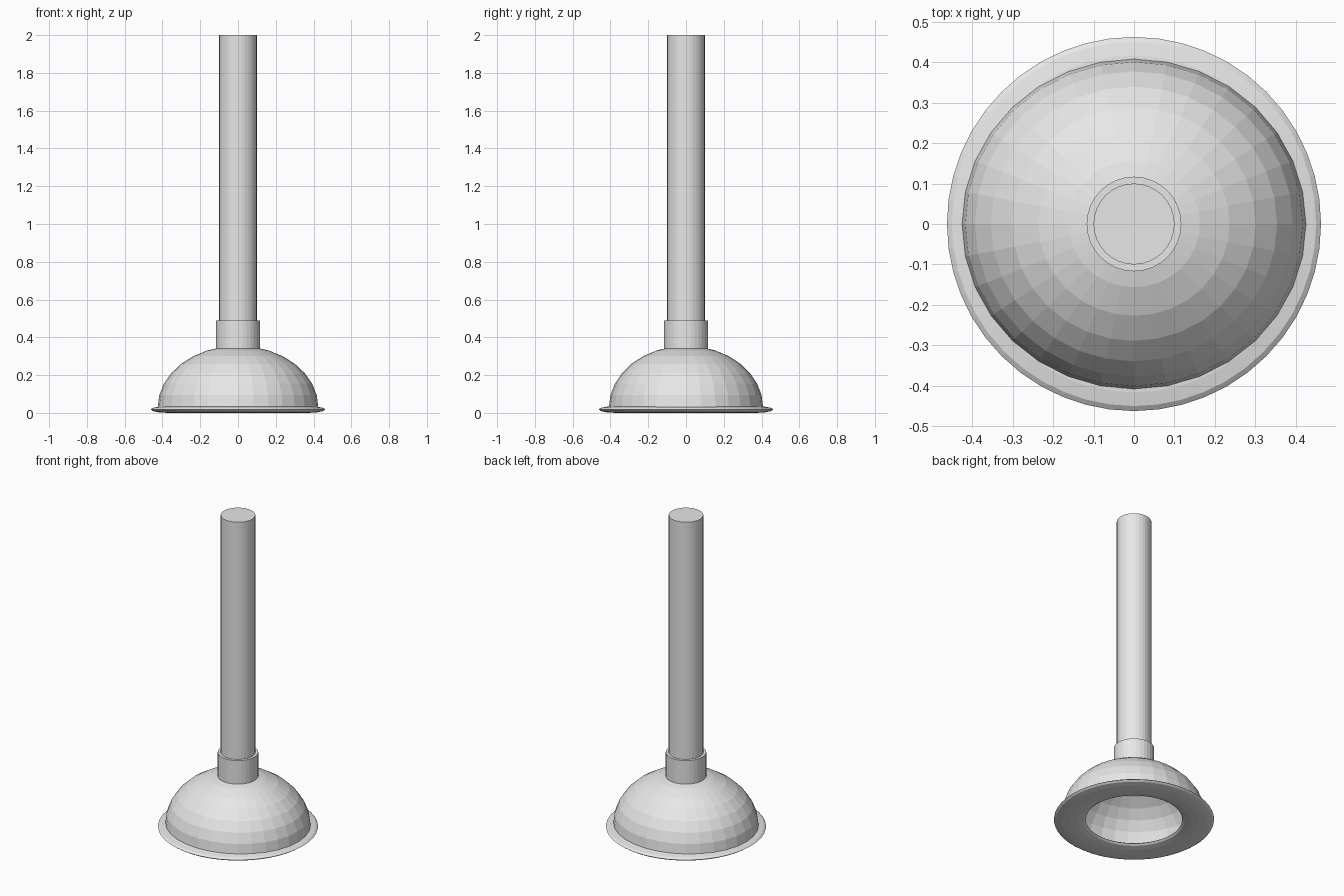
import bpy, bmesh
from mathutils import Matrix

cube = bpy.data.objects.get("Cube")
if cube:
    bpy.data.objects.remove(cube, do_unlink=True)

# Single plain grey
grey = bpy.data.materials.new("plain_grey")
grey.use_nodes = True
grey.diffuse_color = (0.8, 0.8, 0.8, 1)
grey.node_tree.nodes["Principled BSDF"].inputs["Base Color"].default_value = (0.8, 0.8, 0.8, 1)


def finish(obj, name):
    obj.name = name
    obj.data.name = name
    obj.data.materials.clear()
    obj.data.materials.append(grey)
    return obj


def cylinder(name, radius, bottom, top):
    bpy.ops.mesh.primitive_cylinder_add(vertices=32, radius=radius, depth=top - bottom,
                                        location=(0, 0, (top + bottom) / 2))
    return finish(bpy.context.object, name)


# Handle and the collar it sits in
cylinder("handle", 0.1, 0.36, 2.0)
cylinder("collar", 0.117, 0.34, 0.49)

# Rubber cup: open upper half of a faceted, slightly oval sphere
bm = bmesh.new()
bmesh.ops.create_uvsphere(bm, u_segments=32, v_segments=16, radius=1)
lower = [v for v in bm.verts if v.co.z < -0.01]
bmesh.ops.delete(bm, geom=lower, context='VERTS')
bm.transform(Matrix.Translation((0, 0, 0.03)) @ Matrix.Diagonal((0.425, 0.408, 0.325, 1)))
mesh = bpy.data.meshes.new("cup")
bm.to_mesh(mesh)
bm.free()
cup = bpy.data.objects.new("cup", mesh)
bpy.context.collection.objects.link(cup)
finish(cup, "cup")

# Flattened ring under the cup
bpy.ops.mesh.primitive_torus_add(major_segments=48, minor_segments=12,
                                 major_radius=0.37, minor_radius=0.092,
                                 location=(0, 0, 0.018))
rim = finish(bpy.context.object, "rim")
rim.scale.z = 0.018 / 0.092
